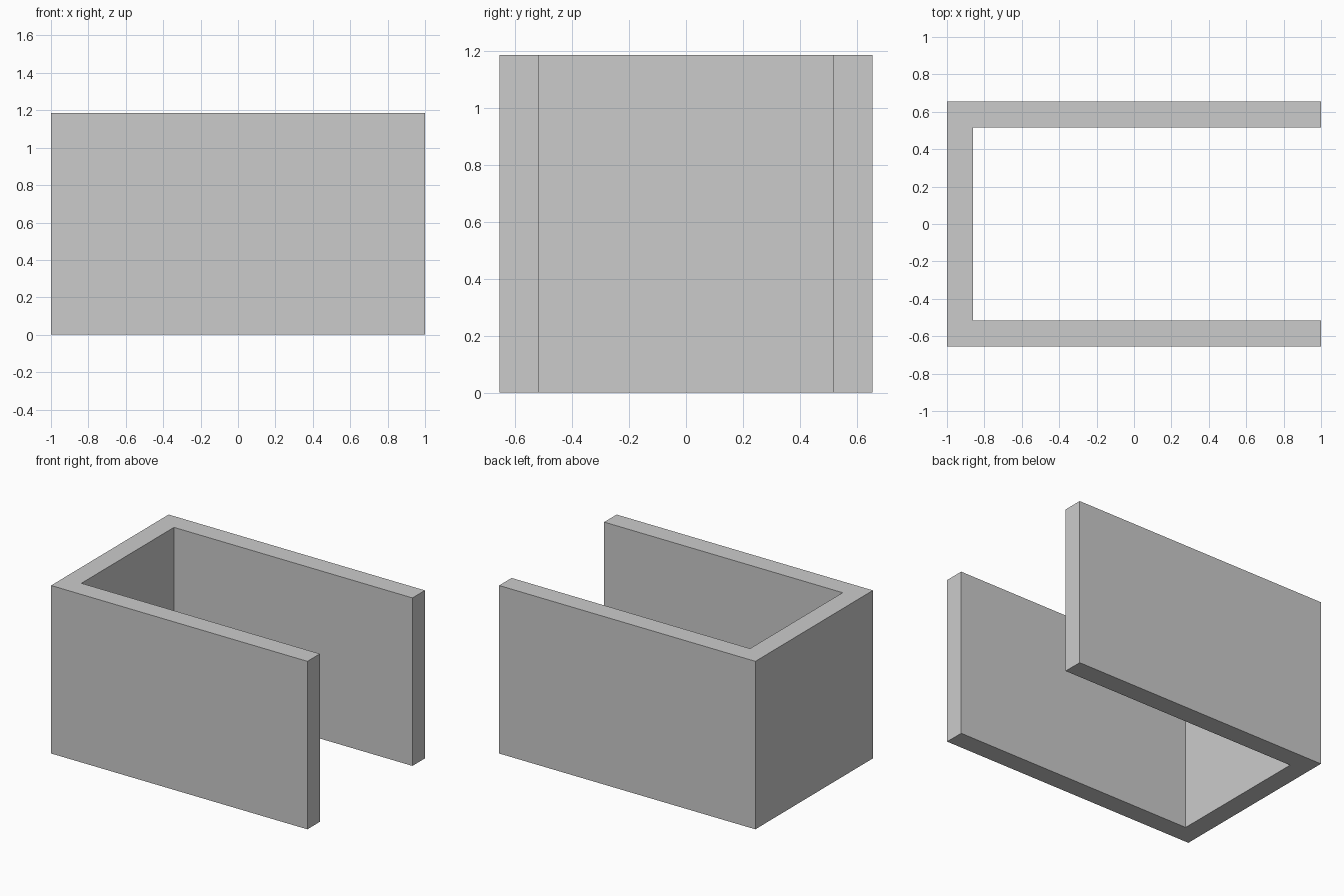
import bpy
import bmesh

if "Cube" in bpy.data.objects:
    bpy.data.objects.remove(bpy.data.objects["Cube"])

HALF_X, HALF_Y, HEIGHT, WALL = 1.0, 0.655, 1.185, 0.139

# U-shaped plan of the channel, open towards +x
inner_x, inner_y = -HALF_X + WALL, HALF_Y - WALL
lower = [(inner_x, -inner_y), (HALF_X, -inner_y), (HALF_X, -HALF_Y), (-HALF_X, -HALF_Y)]
profile = lower + [(x, -y) for x, y in reversed(lower)]

# Three-sided wall: extrude the plan upwards
bm = bmesh.new()
base = bm.faces.new([bm.verts.new((x, y, 0)) for x, y in profile])
top = bmesh.ops.extrude_face_region(bm, geom=[base], use_keep_orig=True)
verts = [v for v in top["geom"] if isinstance(v, bmesh.types.BMVert)]
bmesh.ops.translate(bm, verts=verts, vec=(0, 0, HEIGHT))
bmesh.ops.recalc_face_normals(bm, faces=bm.faces)

mesh = bpy.data.meshes.new("three_sided_wall")
bm.to_mesh(mesh)
bm.free()
wall = bpy.data.objects.new("three_sided_wall", mesh)
bpy.context.collection.objects.link(wall)
